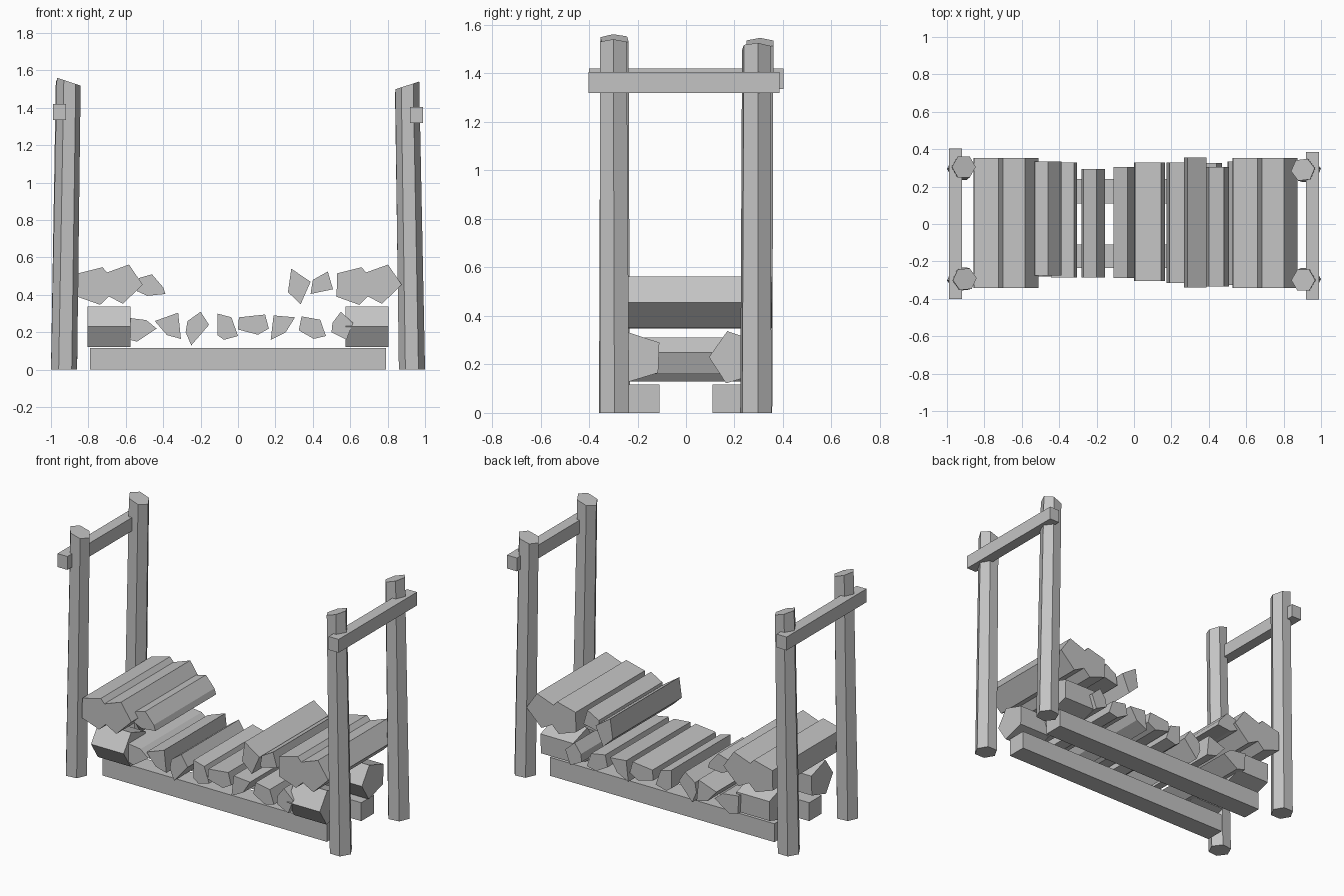
import bpy, bmesh, math

if "Cube" in bpy.data.objects:
    bpy.data.objects.remove(bpy.data.objects["Cube"])

wood = bpy.data.materials.new("grey_wood")
wood.diffuse_color = (0.55, 0.55, 0.55, 1)
wood.use_nodes = True
wood.node_tree.nodes["Principled BSDF"].inputs["Base Color"].default_value = wood.diffuse_color


def loft(name, start, end):
    """Solid between two matching rings of points, flat shaded."""
    bm = bmesh.new()
    a = [bm.verts.new(p) for p in start]
    b = [bm.verts.new(p) for p in end]
    n = len(a)
    bm.faces.new(a)
    bm.faces.new(b[::-1])
    for i in range(n):
        j = (i + 1) % n
        bm.faces.new((a[i], b[i], b[j], a[j]))
    bmesh.ops.recalc_face_normals(bm, faces=bm.faces)
    mesh = bpy.data.meshes.new(name)
    bm.to_mesh(mesh)
    bm.free()
    mesh.materials.append(wood)
    obj = bpy.data.objects.new(name, mesh)
    bpy.context.collection.objects.link(obj)
    return obj


def log_y(name, outline, y0, y1):
    return loft(name, [(x, y0, z) for x, z in outline], [(x, y1, z) for x, z in outline])


def log_x(name, outline, x0, x1):
    return loft(name, [(x0, y, z) for y, z in outline], [(x1, y, z) for y, z in outline])


def rect(a0, a1, b0, b1):
    return [(a0, b0), (a1, b0), (a1, b1), (a0, b1)]


# Leaning six-sided posts with slanted tops
def post(name, base, top, height, slope, turn):
    def ring(c, r):
        return [(c[0] + r * math.cos(turn + i * math.pi / 3),
                 c[1] + r * math.sin(turn + i * math.pi / 3)) for i in range(6)]
    loft(name, [(x, y, 0) for x, y in ring(base, 0.07)],
         [(x, y, height + slope * (x - top[0])) for x, y in ring(top, 0.064)])


post("post_left_front", (-0.93, -0.295), (-0.905, -0.295), 1.54, -0.34, 0.1)
post("post_left_back", (-0.93, 0.295), (-0.91, 0.305), 1.525, -0.34, 0.0)
post("post_right_front", (0.93, -0.295), (0.905, -0.3), 1.52, 0.33, 0.0)
post("post_right_back", (0.93, 0.288), (0.903, 0.29), 1.505, 0.33, 0.12)

# Top cross rails joining each pair of posts
log_y("top_rail_left", rect(-0.99, -0.92, 1.335, 1.42), -0.40, 0.403)
log_y("top_rail_right", rect(0.92, 0.99, 1.32, 1.405), -0.403, 0.385)

# Two beams on the ground
log_x("base_beam_front", rect(-0.235, -0.11, 0, 0.117), -0.79, 0.79)
log_x("base_beam_back", rect(0.11, 0.24, 0, 0.117), -0.79, 0.79)

# Short split logs resting on the beam ends
short = [(0, 0.23), (0.075, 0.337), (0.218, 0.29), (0.213, 0.165), (0.07, 0.122)]
for side, x0 in (("left", -0.805), ("right", 0.575)):
    for end, y0 in (("front", -0.328), ("back", 0.095)):
        log_x(f"short_log_{side}_{end}", [(y0 + y, z) for y, z in short], x0, x0 + 0.23)

# Lower row of split logs
lower = [
    ([(-.605, .28), (-.49, .265), (-.435, .22), (-.54, .15), (-.60, .165)], -.28, .335),
    ([(-.445, .26), (-.32, .305), (-.305, .165), (-.38, .185)], -.285, .33),
    ([(-.28, .20), (-.27, .26), (-.20, .31), (-.155, .24), (-.25, .13)], -.285, .295),
    ([(-.11, .30), (-.035, .28), (0, .18), (-.075, .16), (-.11, .185)], -.29, .305),
    ([(.005, .28), (.145, .295), (.165, .22), (.107, .187), (0, .215)], -.305, .33),
    ([(.19, .29), (.305, .28), (.255, .20), (.175, .16)], -.315, .33),
    ([(.34, .285), (.44, .267), (.47, .18), (.405, .165), (.325, .21)], -.31, .325),
    ([(.505, .25), (.55, .31), (.615, .25), (.58, .16), (.50, .20)], -.325, .335),
]
for i, (outline, y0, y1) in enumerate(lower):
    log_y(f"lower_log_{i + 1}", outline, y0, y1)

# Upper logs: a wide double log at each end, with smaller ones beside
double = [(0, .515), (.13, .548), (.155, .52), (.272, .562), (.345, .455),
          (.24, .352), (.165, .392), (.118, .347), (-.003, .39)]
log_y("double_log_left", [(x - .855, z) for x, z in double], -.343, .353)
log_y("double_log_right", [(x + .53, z) for x, z in double], -.343, .353)
log_y("upper_log_left", [(-.53, .49), (-.46, .51), (-.40, .44), (-.388, .405),
                         (-.485, .395), (-.54, .42)], -.275, .335)
log_y("upper_log_right_inner", [(.285, .54), (.388, .47), (.335, .35), (.267, .415)], -.34, .355)
log_y("upper_log_right_outer", [(.40, .48), (.48, .525), (.508, .43), (.388, .405)], -.333, .305)
